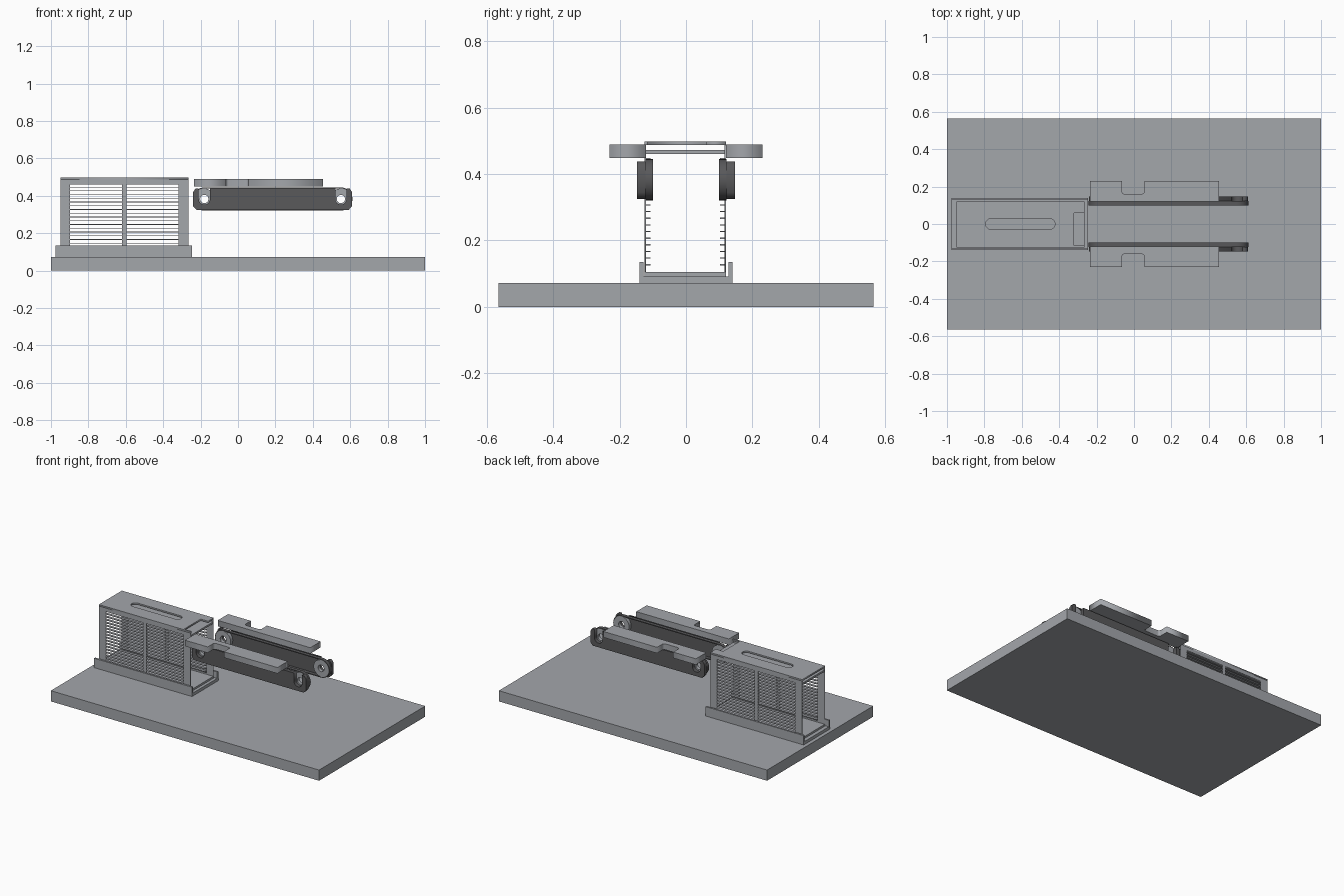
import bpy, bmesh, math
from mathutils import Matrix

if "Cube" in bpy.data.objects:
    bpy.data.objects.remove(bpy.data.objects["Cube"], do_unlink=True)


def material(name, rgb):
    m = bpy.data.materials.new(name)
    m.use_nodes = True
    m.diffuse_color = (*rgb, 1)
    m.node_tree.nodes["Principled BSDF"].inputs["Base Color"].default_value = (*rgb, 1)
    return m


GREY = material("light grey", (0.37, 0.385, 0.41))
DARK = material("dark grey", (0.10, 0.10, 0.105))


def add_object(name, bm, mat):
    me = bpy.data.meshes.new(name)
    bm.to_mesh(me)
    bm.free()
    me.materials.clear()
    me.materials.append(mat)
    ob = bpy.data.objects.new(name, me)
    bpy.context.collection.objects.link(ob)
    return ob


def boxes(name, spans, mat):
    """One object made of blocks, each given as (x0, x1, y0, y1, z0, z1)."""
    bm = bmesh.new()
    for x0, x1, y0, y1, z0, z1 in spans:
        mx = Matrix.Translation(((x0 + x1) / 2, (y0 + y1) / 2, (z0 + z1) / 2))
        mx = mx @ Matrix.Diagonal((x1 - x0, y1 - y0, z1 - z0, 1))
        bmesh.ops.create_cube(bm, size=1, matrix=mx)
    return add_object(name, bm, mat)


def prism(name, loops, lo, hi, mat, upright=False):
    """Extrude an outline with holes along z, or along y when upright."""
    cu = bpy.data.curves.new(name + "_profile", "CURVE")
    cu.dimensions = "2D"
    cu.fill_mode = "BOTH"
    cu.extrude = (hi - lo) / 2
    for pts in loops:
        sp = cu.splines.new("POLY")
        sp.points.add(len(pts) - 1)
        for p, (u, v) in zip(sp.points, pts):
            p.co = (u, v, 0, 1)
        sp.use_cyclic_u = True
    tmp = bpy.data.objects.new(name + "_profile", cu)
    bpy.context.collection.objects.link(tmp)
    bpy.context.view_layer.update()
    me = bpy.data.meshes.new_from_object(tmp.evaluated_get(bpy.context.evaluated_depsgraph_get()))
    bpy.data.objects.remove(tmp, do_unlink=True)
    bpy.data.curves.remove(cu)
    bm = bmesh.new()
    bm.from_mesh(me)
    bpy.data.meshes.remove(me)
    bmesh.ops.remove_doubles(bm, verts=bm.verts, dist=1e-5)
    mid = (lo + hi) / 2
    if upright:
        mx = Matrix.Translation((0, mid, 0)) @ Matrix.Rotation(math.pi / 2, 4, "X")
    else:
        mx = Matrix.Translation((0, 0, mid))
    bmesh.ops.transform(bm, matrix=mx, verts=bm.verts)
    bmesh.ops.recalc_face_normals(bm, faces=bm.faces)
    return add_object(name, bm, mat)


def arc(cx, cy, r, a0, a1, n=16):
    return [(cx + r * math.cos(math.radians(a0 + (a1 - a0) * i / n)),
             cy + r * math.sin(math.radians(a0 + (a1 - a0) * i / n))) for i in range(n + 1)]


def circle(cx, cy, r):
    return arc(cx, cy, r, 0, 360, 32)[:-1]


def stadium(xa, xb, cy, r):
    return arc(xb, cy, r, -90, 90) + arc(xa, cy, r, 90, 270)


def smooth(ob):
    bpy.ops.object.select_all(action="DESELECT")
    ob.select_set(True)
    bpy.context.view_layer.objects.active = ob
    bpy.ops.object.shade_smooth_by_angle(angle=math.radians(30))


# Base board
boxes("base_board", [(-1, 1, -0.565, 0.565, 0, 0.072)], GREY)

# Open-ended tray that holds the cage
boxes("tray", [(-0.975, -0.245, -0.14, 0.14, 0.072, 0.092),
               (-0.975, -0.245, -0.14, -0.128, 0.092, 0.135),
               (-0.975, -0.245, 0.128, 0.14, 0.092, 0.135)], GREY)

# Cage: floor, inner shelf and notched, slotted lid
X0, X1, Y0, Y1 = -0.95, -0.265, -0.125, 0.12
boxes("cage_floor", [(X0, X1, Y0, Y1, 0.092, 0.105)], GREY)
boxes("cage_shelf", [(X0, X1, Y0 + 0.004, Y1 - 0.004, 0.461, 0.473)], GREY)
lid = [(X0, Y0), (X1, Y0), (X1, -0.115), (-0.32, -0.115), (-0.32, 0.06),
       (X1, 0.06), (X1, Y1), (X0, Y1)]
prism("cage_lid", [lid, stadium(-0.765, -0.45, 0, 0.028)], 0.488, 0.498, GREY)

# Cage side walls, each with two windows filled by louvre slats
windows = [(-0.897, -0.62), (-0.595, -0.317)]
for side, outer, inward in (("right", Y0, 1), ("left", Y1, -1)):
    a, b = sorted((outer, outer + inward * 0.004))
    frame = [(X0, 0.105), (X1, 0.105), (X1, 0.488), (X0, 0.488)]
    holes = [[(l, 0.115), (r, 0.115), (r, 0.465), (l, 0.465)] for l, r in windows]
    prism(side + "_cage_wall", [frame] + holes, a, b, GREY, upright=True)
    a, b = sorted((outer, outer + inward * 0.018))
    boxes(side + "_louvres", [(l, r, a, b, 0.125 + 0.02 * i, 0.1285 + 0.02 * i)
                              for l, r in windows for i in range(17)], GREY)

# Tracks: slotted outer plate, belt and two pulleys, plus a notched pad above
XA, XB, ZC = -0.18, 0.55, 0.383
plate = [(-0.24, 0.345), (-0.222, 0.325), (0.592, 0.325), (0.61, 0.345),
         (0.61, 0.42), (0.598, 0.438)]
for c in (XB, XA):
    plate += [(c + 0.03, 0.438)] + arc(c, ZC, 0.03, 0, -180) + [(c - 0.03, 0.438)]
plate += [(-0.228, 0.438), (-0.24, 0.42)]

for side, s in (("left", 1), ("right", -1)):
    def span(a, b):
        return sorted((s * a, s * b))
    prism(side + "_track_plate", [plate], *span(0.122, 0.147), DARK, upright=True)
    smooth(prism(side + "_belt", [stadium(XA, XB, ZC, 0.062), stadium(XA, XB, ZC, 0.056)],
                 *span(0.099, 0.122), DARK, upright=True))
    for end, c in (("rear", XA), ("front", XB)):
        smooth(prism(f"{side}_{end}_pulley", [circle(c, ZC, 0.056), circle(c, ZC, 0.022)],
                     *span(0.099, 0.122), GREY, upright=True))
    pad = [(-0.235, 0.12), (0.455, 0.12), (0.455, 0.23), (0.055, 0.23)]
    pad += arc(0.04, 0.175, 0.015, 0, -90, 5) + arc(-0.05, 0.175, 0.015, -90, -180, 5)
    pad += [(-0.065, 0.23), (-0.235, 0.23)]
    prism(side + "_pad", [[(x, s * y) for x, y in pad]], 0.449, 0.489, GREY)
